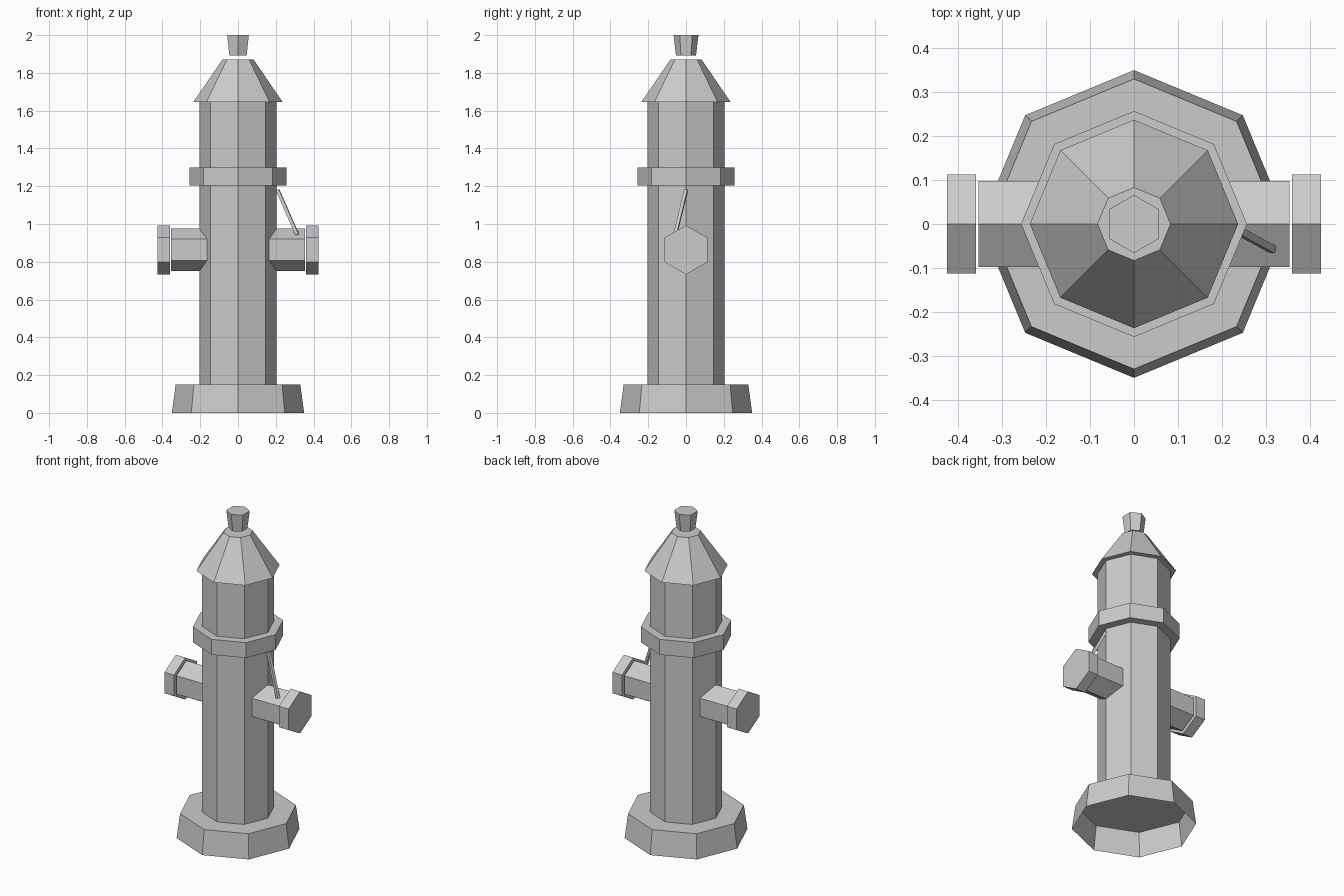
import bpy
from math import pi
from mathutils import Vector

if "Cube" in bpy.data.objects:
    bpy.data.objects.remove(bpy.data.objects["Cube"])


def prism(name, sides, r1, r2, a, b, spin=0.0, cap=True):
    """Faceted (tapered) prism running from point a to point b, first vertex turned by spin."""
    a, b = Vector(a), Vector(b)
    axis = b - a
    bpy.ops.mesh.primitive_cone_add(vertices=sides, radius1=r1, radius2=r2, depth=axis.length)
    ob = bpy.context.object
    ob.name = ob.data.name = name
    ob.location = (a + b) / 2
    ob.rotation_mode = 'QUATERNION'
    q = Vector((0, 0, 1)).rotation_difference(axis.normalized())
    spin_q = Vector((0, 0, 1)).to_track_quat('Z', 'Y')
    from mathutils import Quaternion
    spin_q = Quaternion((0, 0, 1), spin)
    ob.rotation_quaternion = q @ spin_q
    return ob


# Base skirt, hollow underneath
base = prism("base", 8, 0.35, 0.33, (0, 0, 0), (0, 0, 0.15))
import bmesh
bm = bmesh.new()
bm.from_mesh(base.data)
bottom = [f for f in bm.faces if f.normal.z < -0.9]
bmesh.ops.delete(bm, geom=bottom, context='FACES_ONLY')
bm.to_mesh(base.data)
bm.free()

# Barrel, collar and bonnet
prism("barrel", 8, 0.205, 0.205, (0, 0, 0.15), (0, 0, 1.65))
prism("collar", 8, 0.257, 0.257, (0, 0, 1.205), (0, 0, 1.30))
prism("bonnet", 8, 0.237, 0.083, (0, 0, 1.645), (0, 0, 1.87))

# Operating nut, floating slightly above the bonnet
prism("top_nut", 6, 0.053, 0.066, (0, 0, 1.892), (0, 0, 2.0))

# Side outlets with caps
Z = 0.863
for side, s in (("right", 1), ("left", -1)):
    prism(side + "_outlet", 6, 0.113, 0.113, (s * 0.1, 0, Z), (s * 0.354, 0, Z), pi / 2)
    prism(side + "_outlet_cap", 6, 0.13, 0.13, (s * 0.36, 0, Z), (s * 0.425, 0, Z), pi / 2)

# Thin retaining rod from barrel to right outlet
prism("retaining_rod", 4, 0.012, 0.012, (0.21, 0.0, 1.18), (0.314, -0.057, 0.943))
